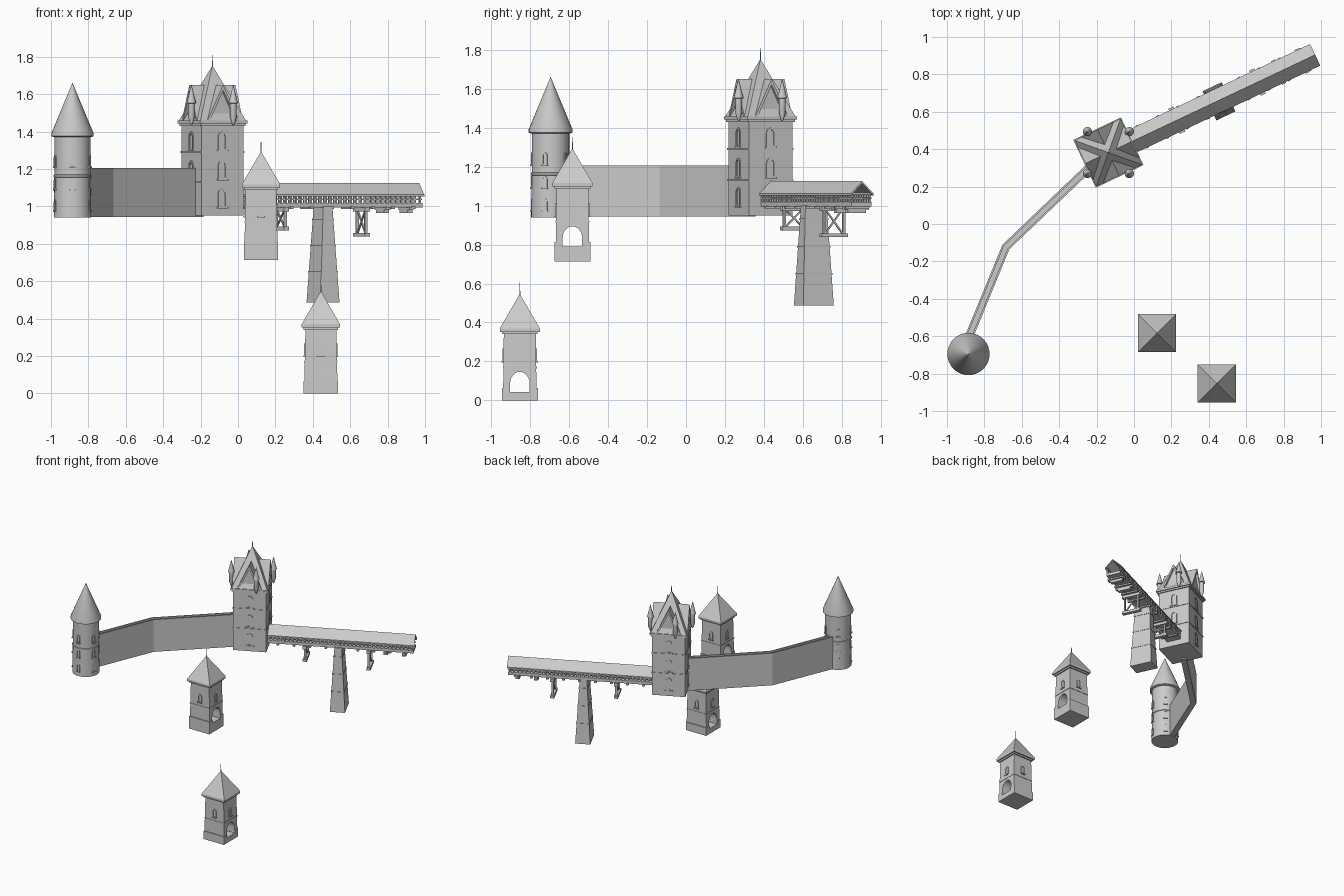
import bpy, bmesh
from math import pi, cos, sin, radians
from mathutils import Matrix, Vector

if "Cube" in bpy.data.objects:
    bpy.data.objects.remove(bpy.data.objects["Cube"])

I = Matrix.Identity(4)
T = lambda x, y, z=0: Matrix.Translation((x, y, z))
R = lambda deg: Matrix.Rotation(radians(deg), 4, 'Z')


def loft(bm, rings, M=I):
    """Skin equal-length rings of points and cap both ends."""
    vs = [[bm.verts.new(M @ Vector(p)) for p in r] for r in rings]
    n = len(vs[0])
    for a, b in zip(vs, vs[1:]):
        for i in range(n):
            bm.faces.new((a[i], a[(i + 1) % n], b[(i + 1) % n], b[i]))
    bm.faces.new(vs[0][::-1])
    bm.faces.new(vs[-1])


def taper(bm, w0, d0, z0, w1, d1, z1, M=I):
    """Rectangular block with different bottom and top sizes."""
    q = [(-.5, -.5), (.5, -.5), (.5, .5), (-.5, .5)]
    loft(bm, [[(x * w, y * d, z) for x, y in q]
              for w, d, z in ((w0, d0, z0), (w1, d1, z1))], M)


def box(bm, w, d, z0, z1, M=I):
    taper(bm, w, d, z0, w, d, z1, M)


def turned(bm, profile, n, M=I):
    """Round part from (radius, height) pairs."""
    loft(bm, [[(r * cos(2 * pi * i / n), r * sin(2 * pi * i / n), z) for i in range(n)]
              for r, z in profile], M)


def extrude(bm, pts, y0, y1, M=I):
    loft(bm, [[(x, y, z) for x, z in pts] for y in (y0, y1)], M)


def beam(bm, a, b, t, M=I):
    a, b = Vector(a), Vector(b)
    rot = (b - a).to_track_quat('Z', 'Y').to_matrix().to_4x4()
    box(bm, t, t, 0, (b - a).length, M @ Matrix.Translation(a) @ rot)


def arch(w, z0, h, n=8):
    r = w / 2
    return [(-r, z0), (r, z0)] + [(r * cos(pi * i / n), z0 + h - r * 1.2 + r * 1.2 * sin(pi * i / n))
                                  for i in range(n + 1)]


def window(bm, w, z0, h, M, t=.005):
    """Raised arched frame with sill, facing local -y."""
    o, i = arch(w, z0, h), arch(w * .6, z0 + w * .15, h - w * .35)
    loops = [[bm.verts.new(M @ Vector((x, y, z))) for x, z in p]
             for p, y in ((o, .004), (o, -t), (i, -t), (i, .004))]
    n = len(o)
    for a, b in zip(loops, loops[1:]):
        for k in range(n):
            bm.faces.new((a[k], a[(k + 1) % n], b[(k + 1) % n], b[k]))
    box(bm, w * 1.2, .012, z0 - .006, z0 + .002, M @ T(0, -.003))


def finish(name, bm, smooth=False):
    bmesh.ops.recalc_face_normals(bm, faces=bm.faces)
    me = bpy.data.meshes.new(name)
    bm.to_mesh(me)
    bm.free()
    ob = bpy.data.objects.new(name, me)
    bpy.context.collection.objects.link(ob)
    if smooth:
        bpy.ops.object.select_all(action='DESELECT')
        ob.select_set(True)
        bpy.context.view_layer.objects.active = ob
        bpy.ops.object.shade_smooth_by_angle(angle=radians(35))
    return ob


# Round tower with cone roof
C = T(-.885, -.695)
bm = bmesh.new()
turned(bm, [(.1, .94), (.097, 1.155), (.101, 1.157), (.101, 1.168), (.096, 1.17), (.096, 1.385)], 32, C)
finish("round_tower", bm, True)
bm = bmesh.new()
turned(bm, [(.1, 1.37), (.113, 1.375), (.113, 1.39), (.0005, 1.66)], 32, C)
finish("round_tower_roof", bm, True)
bm = bmesh.new()
for k in range(5):
    for z in (.975, 1.09, 1.21):
        window(bm, .028, z, .062, C @ R(72 * k) @ T(0, -.096))
finish("round_tower_windows", bm)

# Curtain wall swept along a bent path, with parapets
path = [Vector(p) for p in ((-.2, .34), (-.685, -.123), (-.885, -.61))]
prof = [(-.022, .943), (.022, .943), (.022, 1.205), (.012, 1.205),
        (.012, 1.19), (-.012, 1.19), (-.012, 1.205), (-.022, 1.205)]
d = [(b - a).normalized() for a, b in zip(path, path[1:])]
rings = []
for p, t in zip(path, (d[0], (d[0] + d[1]).normalized(), d[1])):
    rings.append([(p.x - t.y * o, p.y + t.x * o, z) for o, z in prof])
bm = bmesh.new()
loft(bm, rings)
finish("curtain_wall", bm)

# Square keep, turned to line up with the bridge
K = T(-.137, .382) @ R(25.3)
bm = bmesh.new()
box(bm, .248, .248, .95, 1.44, K)
for z in (1.125, 1.285):
    box(bm, .256, .256, z, z + .01, K)
finish("keep_body", bm)
bm = bmesh.new()
for k in range(4):
    for z in (.995, 1.145, 1.3):
        if k != 1 or z > 1.1:
            window(bm, .052, z, .1, K @ R(90 * k) @ T(0, -.124))
finish("keep_windows", bm)
bm = bmesh.new()
box(bm, .265, .265, 1.43, 1.442, K)
box(bm, .282, .282, 1.442, 1.458, K)
taper(bm, .27, .27, 1.458, .002, .002, 1.75, K)
turned(bm, [(.004, 1.73), (.001, 1.808)], 6, K)
finish("keep_roof", bm)
# Four cross gables with raised barge boards
bm = bmesh.new()
for k in range(4):
    G = K @ R(90 * k)
    extrude(bm, [(-.08, 1.458), (.08, 1.458), (0, 1.62)], -.118, -.02, G)
    for s in (1, -1):
        extrude(bm, [(s * .096, 1.455), (s * .08, 1.455), (0, 1.62), (0, 1.65)], -.136, -.03, G)
finish("keep_gables", bm)
# Small turrets around the roof
bm = bmesh.new()
for sx in (1, -1):
    for sy in (1, -1):
        turned(bm, [(.004, 1.435), (.017, 1.475), (.017, 1.55), (.025, 1.552), (.001, 1.65)], 12,
               T(-.137 + sx * .112, .382 + sy * .112))
finish("keep_turrets", bm, True)

# Covered bridge: deck, rails and posts
L0, L1 = .12, 1.215
mid, ln = (L0 + L1) / 2, L1 - L0
bm = bmesh.new()
box(bm, ln, .112, .995, 1.018, K @ T(mid, 0))
for s in (1, -1):
    box(bm, ln, .006, 1.034, 1.041, K @ T(mid, s * .052))
    box(bm, ln, .008, 1.056, 1.066, K @ T(mid, s * .052))
    for i in range(37):
        box(bm, .009, .009, 1.015, 1.06, K @ T(L0 + .012 + i * .0297, s * .052))
finish("bridge_deck", bm)
# Pitched bridge roof
roof = [(-.064, 1.052), (0, 1.114), (.064, 1.052), (.064, 1.062), (0, 1.125), (-.064, 1.062)]
bm = bmesh.new()
extrude(bm, roof, L0, L1 + .008, K @ R(-90))
finish("bridge_roof", bm)
# Cross beams under the deck
bm = bmesh.new()
for i in range(9):
    box(bm, .018, .134, .985, .998, K @ T(.2 + i * .12, 0))
for x in (1.007, 1.145):
    box(bm, .024, .14, .98, .996, K @ T(x, 0))
    box(bm, .03, .1, .963, .98, K @ T(x, 0))
finish("bridge_cross_beams", bm)
# Hanging braced frames
bm = bmesh.new()
for x, z in ((.404, .872), (.882, .838)):
    F = K @ T(x, 0)
    box(bm, .03, .148, z, z + .02, F)
    box(bm, .03, .148, .972, .997, F)
    for s in (1, -1):
        box(bm, .016, .012, z, .99, F @ T(0, s * .055))
        beam(bm, (0, -s * .052, z + .015), (0, s * .052, .985), .008, F)
finish("bridge_hanging_frames", bm)
# Stone pier with string courses
bm = bmesh.new()
P = K @ T(.652, -.005)
taper(bm, .113, .173, .487, .054, .121, 1, P)
for z in (.645, .785, .925):
    f = (z - .487) / .513
    box(bm, .119 - .059 * f, .179 - .052 * f, z, z + .008, P)
finish("bridge_pier", bm)


# Two gate towers with an arched passage along x
def gate_tower(name, x, y, z, base):
    M = T(x, y, z)
    bm = bmesh.new()
    taper(bm, .18, .172, base, .164, .164, .36, M)
    body = finish(name + "_body", bm)
    bm = bmesh.new()
    extrude(bm, arch(.1, .042, .105, 12), -.2, .2, M @ R(90))
    cut = finish(name + "_passage_cutter", bm)
    cut.hide_render = True
    cut.hide_set(True)
    mod = body.modifiers.new("passage", 'BOOLEAN')
    mod.object = cut
    mod.solver = 'EXACT'
    bpy.context.view_layer.objects.active = body
    bpy.ops.object.modifier_apply(modifier=mod.name)
    bpy.data.objects.remove(cut)
    bm = bmesh.new()
    for s in (1, -1):
        # plinth below the passage and its side blocks
        box(bm, .183, .042, base, .065, M @ T(0, s * .0715))
    box(bm, .183, .185, base, .041, M)
    finish(name + "_plinth", bm)
    bm = bmesh.new()
    box(bm, .178, .174, .165, .173, M)
    for k in range(4):
        window(bm, .034, .2, .066, M @ R(90 * k) @ T(0, -.0838))
    finish(name + "_trim", bm)
    bm = bmesh.new()
    box(bm, .184, .184, .34, .352, M)
    box(bm, .205, .205, .352, .37, M)
    taper(bm, .205, .205, .37, .002, .002, .545, M)
    turned(bm, [(.004, .525), (.001, .605)], 6, M)
    finish(name + "_roof", bm)


gate_tower("lower_gate", .443, -.853, 0, 0)
gate_tower("upper_gate", .123, -.583, .747, -.035)
